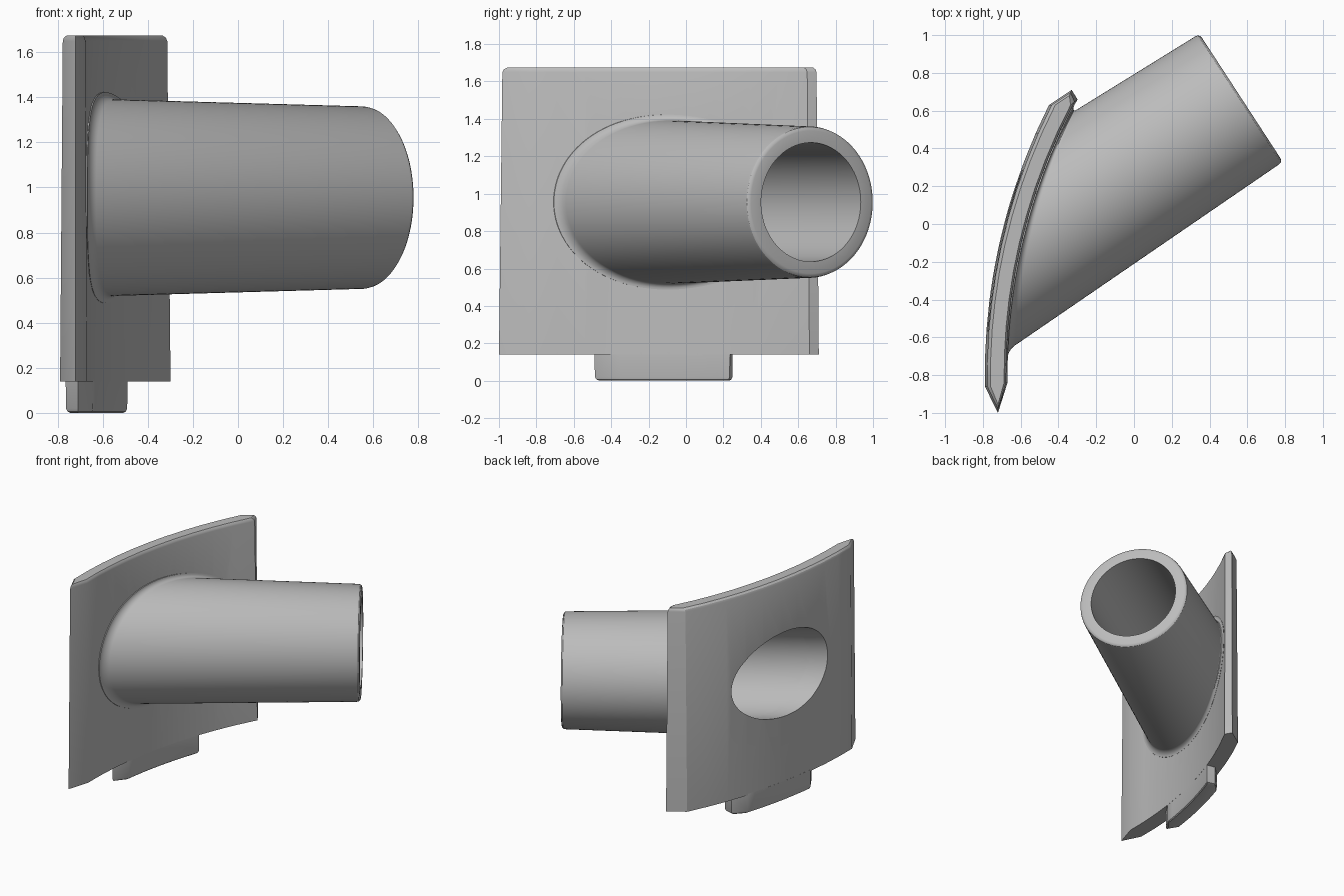
import bpy, bmesh, math
from mathutils import Vector

if "Cube" in bpy.data.objects:
    bpy.data.objects.remove(bpy.data.objects["Cube"])

CX, CY = 2.39, -0.8           # centre of the plate's curve
R_OUT, R_IN = 3.18, 3.06      # back and front radius of the plate
SEG = 96
END = Vector((0.567, 0.668, 0.955))          # centre of the pipe mouth
ANG = math.radians(33.1)
D = Vector((math.cos(ANG), math.sin(ANG), 0))
U = Vector((-math.sin(ANG), math.cos(ANG), 0))
Z = Vector((0, 0, 1))

grey = bpy.data.materials.new("light grey")
grey.diffuse_color = (0.5, 0.5, 0.5, 1)
grey.use_nodes = True
grey.node_tree.nodes["Principled BSDF"].inputs["Base Color"].default_value = grey.diffuse_color


def make(name, rings, caps=True, closed=False):
    """Loft a list of equal rings into an object."""
    bm = bmesh.new()
    vs = [[bm.verts.new(p) for p in r] for r in rings]
    pairs = list(zip(vs, vs[1:])) + ([(vs[-1], vs[0])] if closed else [])
    for a, b in pairs:
        for i in range(len(a)):
            j = (i + 1) % len(a)
            bm.faces.new((a[i], a[j], b[j], b[i]))
    if caps:
        bm.faces.new(vs[0])
        bm.faces.new(vs[-1])
    bmesh.ops.recalc_face_normals(bm, faces=bm.faces)
    me = bpy.data.meshes.new(name)
    bm.to_mesh(me)
    bm.free()
    me.materials.append(grey)
    ob = bpy.data.objects.new(name, me)
    bpy.context.collection.objects.link(ob)
    return ob


def smooth(ob):
    bpy.ops.object.select_all(action='DESELECT')
    ob.select_set(True)
    bpy.context.view_layer.objects.active = ob
    bpy.ops.object.shade_smooth_by_angle(angle=math.radians(30))


def arc_x(r, y):
    return CX - math.sqrt(r * r - (y - CY) ** 2)


def outline(o0, o1, i0, i1, tip0, tip1, z, inset, n=10):
    """Curved strip with pointed ends, shrunk by inset."""
    pts = []
    for k in range(n + 1):
        y = o0 + (o1 - o0) * k / n
        pts.append((arc_x(R_OUT - inset, y), y, z))
    pts.append((tip1[0] - inset * 0.4, tip1[1] - inset, z))
    for k in range(n + 1):
        y = i1 - inset + (i0 - i1 + inset) * k / n
        pts.append((arc_x(R_IN + inset * 0.6, y), y, z))
    pts.append((tip0[0], tip0[1] + inset * 1.5, z))
    return pts


# curved plate with slight draft and a rounded top edge
P = (-0.86, 0.63, -0.84, 0.66, (-0.72, -1.0), (-0.33, 0.71))
plate = make("curved_plate", [outline(*P, z, s) for z, s in
             ((0.14, 0), (1.65, 0.012), (1.664, 0.017), (1.675, 0.03))])

# locating tab under the plate
T = (-0.40, 0.17, -0.39, 0.235, (-0.71, -0.49), (-0.555, 0.25))
tab = make("bottom_tab", [outline(*T, z, s) for z, s in
           ((0, 0.02), (0.006, 0.008), (0.02, 0.002), (0.15, 0))])


def pipe_point(r, a, t):
    return END - D * t + (U * math.cos(a) + Z * math.sin(a)) * r


def plate_hit(r, a):
    """Distance back along the pipe to the plate's front face."""
    p = pipe_point(r, a, 0)
    q = Vector((p.x - CX, p.y - CY, 0))
    b = q.dot(-D)
    return -b + math.sqrt(b * b - q.length_squared + R_IN ** 2)


def ring(r, t=None, lift=0):
    pts = []
    for k in range(SEG):
        a = math.tau * k / SEG
        if t is not None:
            pts.append(pipe_point(r, a, t))
        else:                  # ring that follows the plate; r = flare
            base = 0.405 + 0.028 * plate_hit(0.43, a) * 0.8
            rr = base + r if r is not False else 0.318
            pts.append(pipe_point(rr, a, plate_hit(rr, a) - lift))
    return pts


# angled pipe: bore, rounded mouth, drafted wall, flared fillet at the plate
E, H, N = 0.032, 0.045, 6
rings = [ring(False, None, -0.02), ring(0.318, 0), ring(0.382, 0),
         ring(0.394, 0.004), ring(0.402, 0.012), ring(0.405, 0.025)]
for k in range(N + 1):
    f = math.pi / 2 * k / N
    rings.append(ring(E * (1 - math.cos(f)), None, H * (1 - math.sin(f))))
rings.append(ring(E, None, -0.02))
pipe = make("angled_pipe", rings, caps=False, closed=True)

# cut the bore through the plate
cutter = make("bore_cutter", [ring(0.318, 0.1), ring(0.318, 2.6)])
cutter.hide_render = True
mod = plate.modifiers.new("bore", 'BOOLEAN')
mod.operation = 'DIFFERENCE'
mod.solver = 'EXACT'
mod.object = cutter
bpy.context.view_layer.objects.active = plate
bpy.ops.object.modifier_apply(modifier="bore")
bpy.data.objects.remove(cutter)

for ob in (plate, tab, pipe):
    smooth(ob)
